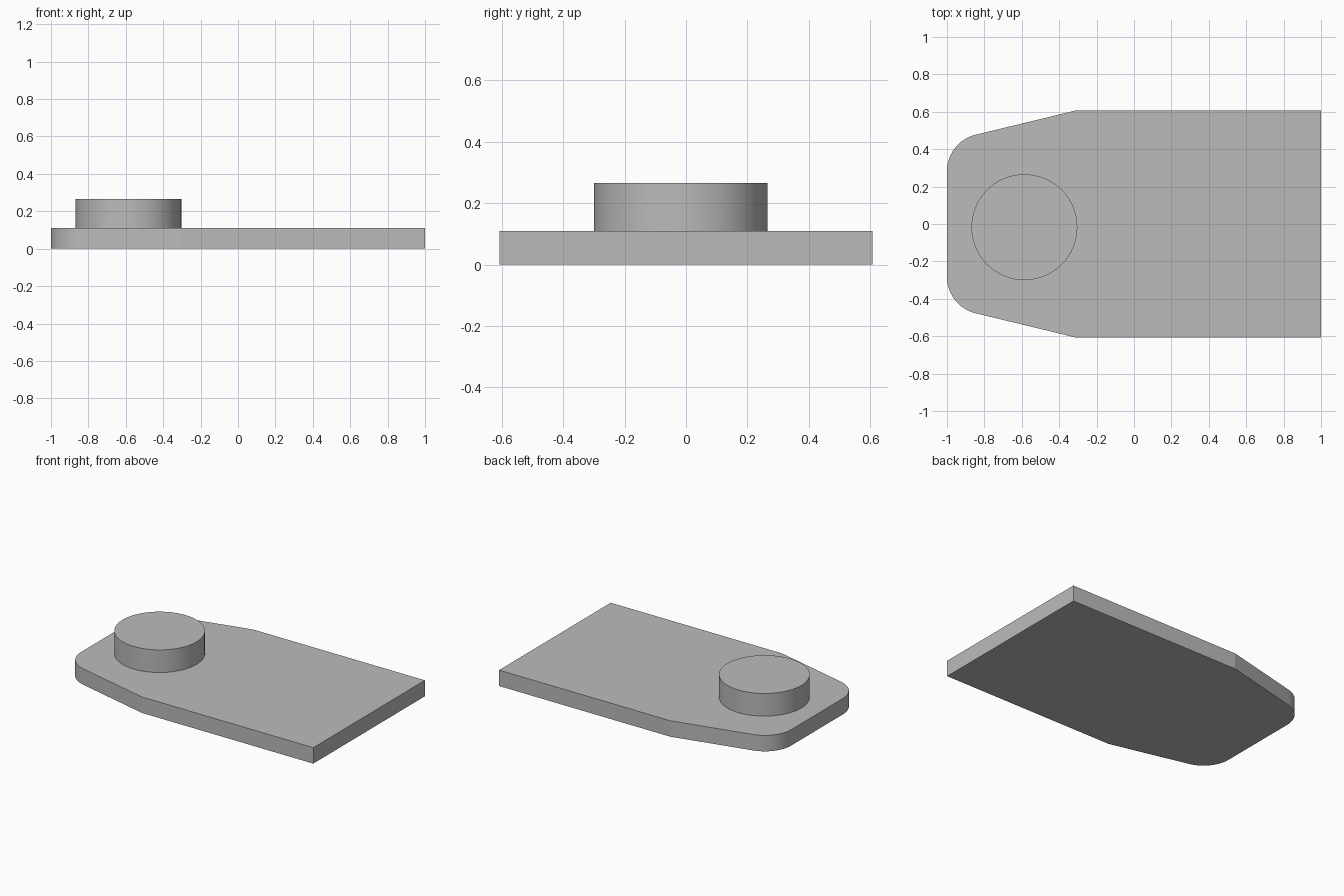
import bpy, bmesh
from math import sin, cos, atan2, tan, pi

cube = bpy.data.objects.get("Cube")
if cube:
    bpy.data.objects.remove(cube, do_unlink=True)

grey = bpy.data.materials.new("plain grey")
grey.use_nodes = True
colour = (0.5, 0.5, 0.5, 1)
grey.diffuse_color = colour
grey.node_tree.nodes["Principled BSDF"].inputs["Base Color"].default_value = colour


def extrude_outline(name, outline, bottom, top):
    """Solid prism from a counter-clockwise outline."""
    bm = bmesh.new()
    base = bm.faces.new([bm.verts.new((x, y, bottom)) for x, y in outline])
    result = bmesh.ops.extrude_face_region(bm, geom=[base], use_keep_orig=True)
    raised = [v for v in result["geom"] if isinstance(v, bmesh.types.BMVert)]
    bmesh.ops.translate(bm, verts=raised, vec=(0, 0, top - bottom))
    bmesh.ops.recalc_face_normals(bm, faces=bm.faces)
    mesh = bpy.data.meshes.new(name)
    bm.to_mesh(mesh)
    bm.free()
    mesh.materials.append(grey)
    obj = bpy.data.objects.new(name, mesh)
    bpy.context.collection.objects.link(obj)
    bpy.ops.object.select_all(action='DESELECT')
    obj.select_set(True)
    bpy.context.view_layer.objects.active = obj
    bpy.ops.object.shade_smooth_by_angle(angle=pi / 18)
    return obj


def arc(cx, cy, radius, start, end, steps):
    angles = [start + (end - start) * i / steps for i in range(steps + 1)]
    return [(cx + radius * cos(a), cy + radius * sin(a)) for a in angles]


# Base plate: square at one end, tapered with rounded corners at the other
half_width, taper_x, corner_y, radius = 0.608, -0.307, 0.44, 0.2
slope = atan2(half_width - corner_y, taper_x + 1)
centre_y = corner_y - radius * tan((pi / 2 - slope) / 2)
upper = [(1, half_width), (taper_x, half_width)]
upper += arc(radius - 1, centre_y, radius, pi / 2 + slope, pi, 16)
lower = [(x, -y) for x, y in reversed(upper)]
extrude_outline("base_plate", upper + lower, 0, 0.11)

# Round boss standing on the tapered end
disc = arc(-0.586, -0.017, 0.283, 0, 2 * pi, 64)[:-1]
extrude_outline("round_boss", disc, 0.11, 0.266)
